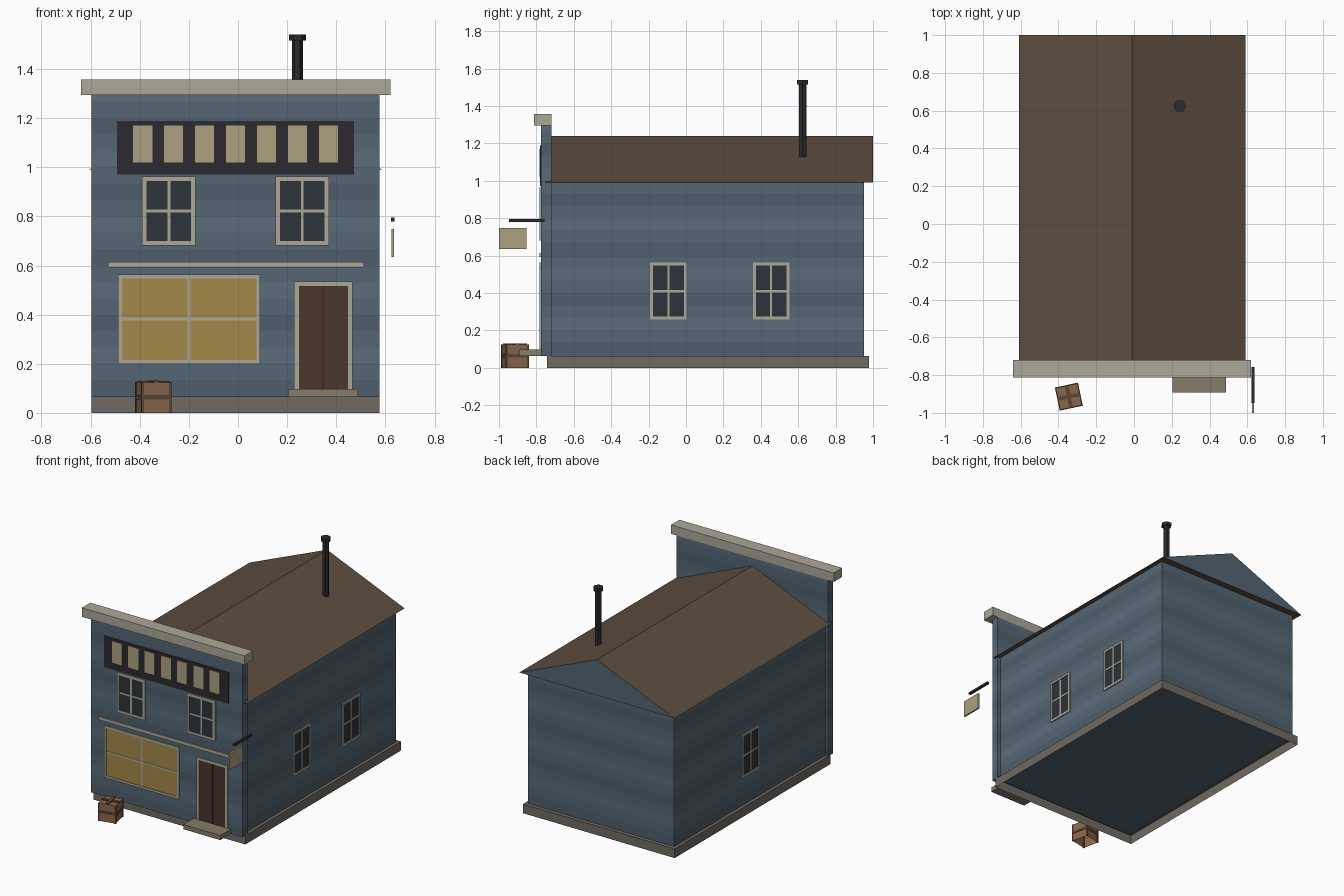
import bpy, bmesh, math
from mathutils import Matrix

if "Cube" in bpy.data.objects:
    bpy.data.objects.remove(bpy.data.objects["Cube"])

CX = -0.01                       # building's centre line
FRONT, SIDE = -0.775, 0.565      # facade plane, wall half width


def mat(name, r, g, b):
    m = bpy.data.materials.new(name)
    m.diffuse_color = [((c / 255 + 0.055) / 1.055) ** 2.4 for c in (r, g, b)] + [1]
    m.use_nodes = True
    m.node_tree.nodes["Principled BSDF"].inputs["Base Color"].default_value = m.diffuse_color
    return m


BLUE = [mat("siding_a", 84, 102, 116), mat("siding_b", 78, 95, 108), mat("siding_c", 90, 108, 122)]
BROWN = mat("roof_brown", 94, 78, 64)
STONE = mat("base_stone", 112, 106, 98)
TRIM = mat("trim", 172, 168, 152)
CREAM = mat("cream", 172, 160, 128)
DARK = mat("dark_board", 44, 41, 46)
IRON = mat("iron", 42, 43, 46)
GLASS = mat("glass", 44, 51, 58)
AMBER = mat("lit_glass", 164, 136, 74)
DOOR = mat("door_wood", 74, 54, 44)
STEP = mat("step_wood", 134, 124, 104)
WOOD = mat("crate_wood", 136, 103, 75)
STRAP = mat("crate_strap", 92, 70, 54)


def finish(name, bm, mats):
    bmesh.ops.recalc_face_normals(bm, faces=bm.faces)
    me = bpy.data.meshes.new(name)
    bm.to_mesh(me)
    bm.free()
    for m in mats:
        me.materials.append(m)
    ob = bpy.data.objects.new(name, me)
    bpy.context.collection.objects.link(ob)
    return ob


def add_box(bm, x0, x1, y0, y1, z0, z1, idx=0, open_bottom=False):
    lo = (min(x0, x1), min(y0, y1), z0)
    hi = (max(x0, x1), max(y0, y1), z1)
    mid = [(a + b) / 2 for a, b in zip(lo, hi)]
    size = [b - a for a, b in zip(lo, hi)]
    vs = bmesh.ops.create_cube(bm, size=1, matrix=Matrix.Translation(mid) @ Matrix.Diagonal((*size, 1)))["verts"]
    faces = {f for v in vs for f in v.link_faces}
    for f in faces:
        f.material_index = idx
    if open_bottom:
        low = min(faces, key=lambda f: f.calc_center_median().z)
        bmesh.ops.delete(bm, geom=[low], context='FACES_ONLY')


def box(name, m, *dims, open_bottom=False):
    bm = bmesh.new()
    add_box(bm, *dims, open_bottom=open_bottom)
    return finish(name, bm, [m])


def boarded(name, *dims, board=0.0667):
    """Box whose sides are cut into horizontal boards of varying blue."""
    bm = bmesh.new()
    add_box(bm, *dims)
    z = board
    while z < dims[5]:
        if z > dims[4] + 0.01:
            bmesh.ops.bisect_plane(bm, geom=bm.verts[:] + bm.edges[:] + bm.faces[:],
                                   plane_co=(0, 0, z), plane_no=(0, 0, 1))
        z += board
    for f in bm.faces:
        f.material_index = (0, 1, 0, 2)[int(f.calc_center_median().z / board) % 4]
    return finish(name, bm, BLUE)


def on_wall(bm, wall, u0, u1, z0, z1, d, idx=0):
    """Flat panel standing d proud of the front, right or left wall."""
    if wall == "front":
        add_box(bm, u0, u1, FRONT - d, FRONT + 0.005, z0, z1, idx)
    else:
        s = 1 if wall == "right" else -1
        add_box(bm, CX + s * (SIDE - 0.005), CX + s * (SIDE + d), u0, u1, z0, z1, idx)


def window(name, wall, u0, u1, z0, z1, glass, t=0.018, bar=0.012):
    bm = bmesh.new()
    um, zm = (u0 + u1) / 2, (z0 + z1) / 2
    on_wall(bm, wall, u0 + t, u1 - t, z0 + t, z1 - t, 0.003, 1)
    for a, b in ((u0, u0 + t), (u1 - t, u1)):
        on_wall(bm, wall, a, b, z0, z1, 0.008)
    for a, b in ((z0, z0 + t), (z1 - t, z1)):
        on_wall(bm, wall, u0 + t, u1 - t, a, b, 0.008)
    on_wall(bm, wall, um - bar / 2, um + bar / 2, z0 + t, z1 - t, 0.006)
    on_wall(bm, wall, u0 + t, u1 - t, zm - bar / 2, zm + bar / 2, 0.0055)
    return finish(name, bm, [TRIM, glass])


# Main masses
box("base_skirt", STONE, CX - 0.587, CX + 0.587, -0.743, 0.978, 0, 0.064, open_bottom=True)
boarded("house_body", CX - SIDE, CX + SIDE, -0.73, 0.952, 0.056, 0.992)
boarded("false_front", CX - 0.587, CX + 0.587, FRONT, -0.72, 0.064, 1.30)
box("cornice", TRIM, CX - 0.63, CX + 0.63, -0.813, -0.72, 1.295, 1.358)

# Roof prism with siding-coloured gables
bm = bmesh.new()
profile = [(CX - 0.6, 0.99), (CX + 0.6, 0.99), (CX, 1.24)]
front = bm.faces.new([bm.verts.new((x, -0.75, z)) for x, z in profile])
ext = bmesh.ops.extrude_face_region(bm, geom=[front], use_keep_orig=True)["geom"]
bmesh.ops.translate(bm, vec=(0, 1.75, 0), verts=[g for g in ext if isinstance(g, bmesh.types.BMVert)])
for f in bm.faces:
    f.material_index = 1 if len(f.verts) == 3 else 0
finish("roof", bm, [BROWN, BLUE[0]])

# Six-sided stove pipe with cap
bm = bmesh.new()
for r, z0, z1 in ((0.022, 1.128, 1.53), (0.034, 1.516, 1.54)):
    bmesh.ops.create_cone(bm, cap_ends=True, segments=6, radius1=r, radius2=r, depth=z1 - z0,
                          matrix=Matrix.Translation((0.242, 0.624, (z0 + z1) / 2)) @ Matrix.Rotation(math.pi / 2, 4, 'Z'))
finish("stove_pipe", bm, [IRON])

# Sign board with plain blocks
bm = bmesh.new()
on_wall(bm, "front", -0.492, 0.472, 0.971, 1.188, 0.006)
for i in range(7):
    c = CX + (i - 3) * 0.126
    on_wall(bm, "front", c - 0.039, c + 0.039, 1.02, 1.171, 0.009, 1)
finish("sign_board", bm, [DARK, CREAM])

# Windows
for side, c in (("left", CX - 0.2715), ("right", CX + 0.2715)):
    window("upper_window_" + side, "front", c - 0.109, c + 0.109, 0.682, 0.963, GLASS)
window("shop_window", "front", -0.488, 0.09, 0.20, 0.563, AMBER, t=0.015)
for name, wall, c in (("side_window_front", "right", -0.094), ("side_window_rear", "right", 0.455),
                      ("side_window_left", "left", 0.112)):
    window(name, wall, c - 0.098, c + 0.098, 0.258, 0.562, GLASS, t=0.016)

# Belt trim, door and step
bm = bmesh.new()
on_wall(bm, "front", -0.53, 0.512, 0.592, 0.614, 0.008)
finish("belt_trim", bm, [TRIM])
bm = bmesh.new()
for a, b in ((0.228, 0.248), (0.447, 0.467)):
    on_wall(bm, "front", a, b, 0.09, 0.535, 0.008)
on_wall(bm, "front", 0.248, 0.447, 0.517, 0.535, 0.008)
on_wall(bm, "front", 0.248, 0.447, 0.09, 0.517, 0.004, 1)
on_wall(bm, "front", 0.345, 0.350, 0.09, 0.517, 0.005, 2)
finish("door", bm, [TRIM, DOOR, DARK])
box("door_step", STEP, 0.203, 0.488, -0.893, -0.77, 0.064, 0.097)

# Hanging sign
box("sign_bracket", IRON, 0.622, 0.638, -0.947, -0.757, 0.78, 0.795)
box("hanging_sign", CREAM, 0.624, 0.636, -1.0, -0.853, 0.635, 0.748)

# Crate with straps
bm = bmesh.new()
h, o = 0.059, 0.0625
add_box(bm, -h, h, -h, h, 0, 0.124, 0, open_bottom=True)
for s in (-1, 1):
    add_box(bm, -h, h, s * h, s * o, 0.055, 0.073, 1)
    add_box(bm, s * h, s * o, -h, h, 0.055, 0.073, 1)
    for t in (-1, 1):
        add_box(bm, s * (o - 0.01), s * o, t * (o - 0.01), t * o, 0, 0.125, 1)
add_box(bm, -o, o, -0.01, 0.01, 0.124, 0.13, 1)
add_box(bm, -0.01, 0.01, -o, o, 0.124, 0.131, 1)
crate = finish("crate", bm, [WOOD, STRAP])
crate.location = (-0.345, -0.914, 0)
crate.rotation_euler.z = math.radians(12)
